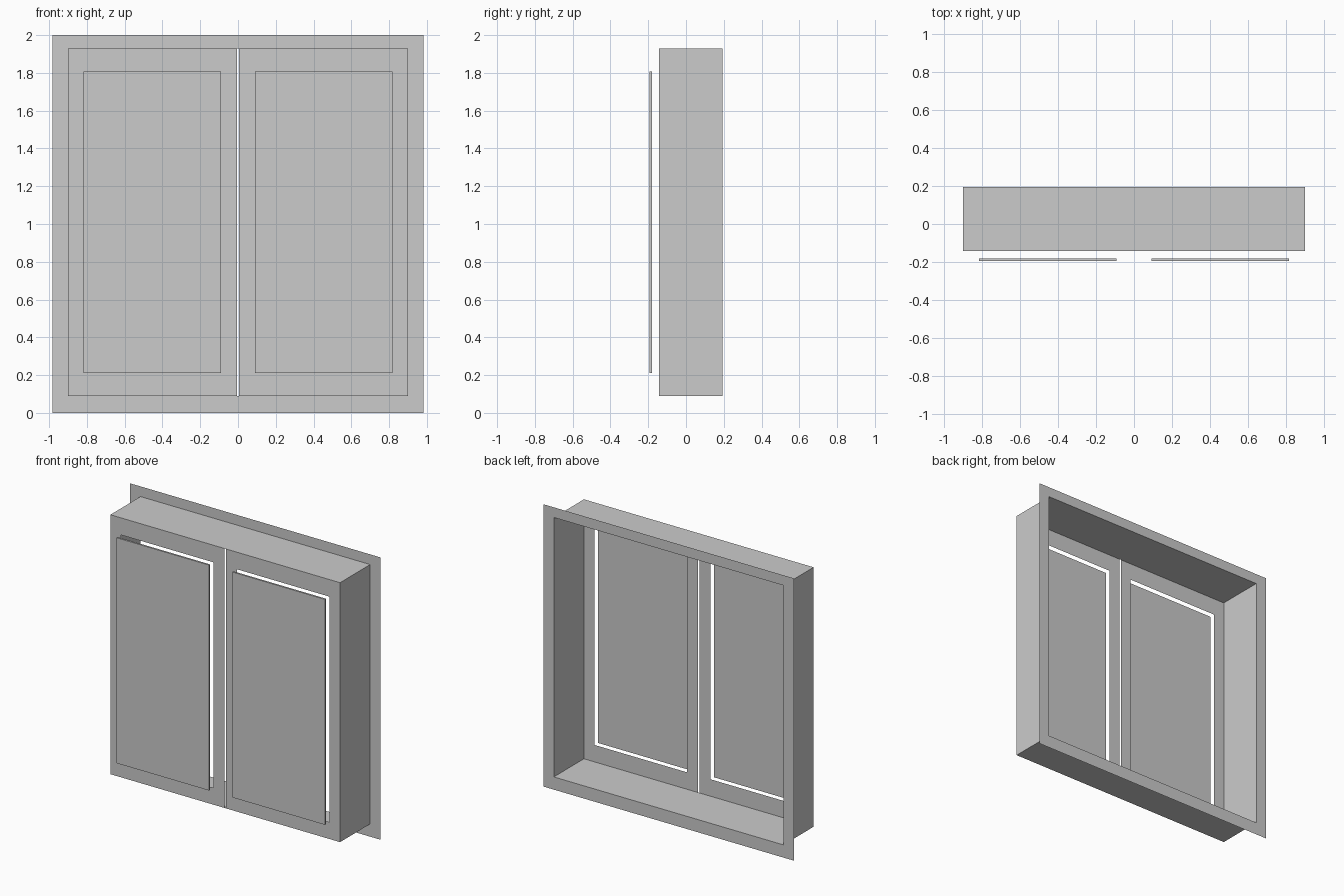
import bpy, bmesh

if "Cube" in bpy.data.objects:
    bpy.data.objects.remove(bpy.data.objects["Cube"])

FRONT, BACK = -0.143, 0.194          # y of sash sheets and wall flange
OUTER = (-0.9, 0.9, 0.09, 1.928)     # x0, x1, z0, z1 of the casing
PANE = (0.091, 0.817, 0.21, 1.807)


def corners(bm, rect, y):
    x0, x1, z0, z1 = rect
    return [bm.verts.new((x, y, z)) for x, z in ((x0, z0), (x1, z0), (x1, z1), (x0, z1))]


def bridge(name, rect_a, ya, rect_b, yb, caps=False):
    """Four faces joining two rectangles, optionally closed at both ends."""
    bm = bmesh.new()
    a, b = corners(bm, rect_a, ya), corners(bm, rect_b, yb)
    for i in range(4):
        j = (i + 1) % 4
        bm.faces.new((a[i], a[j], b[j], b[i]))
    if caps:
        bm.faces.new(a)
        bm.faces.new(b[::-1])
        bmesh.ops.recalc_face_normals(bm, faces=bm.faces)
    mesh = bpy.data.meshes.new(name)
    bm.to_mesh(mesh)
    bm.free()
    obj = bpy.data.objects.new(name, mesh)
    bpy.context.collection.objects.link(obj)
    return obj


def flip(rect, side):
    x0, x1, z0, z1 = rect
    return rect if side > 0 else (-x1, -x0, z0, z1)


# Flat wall flange around the open back
bridge("wall_flange", (-0.983, 0.983, 0, 2), BACK, OUTER, BACK)

# Casing: four side walls
bridge("casing", OUTER, FRONT, OUTER, BACK)

# Left and right sash frames with a narrow gap between, panes floating in front
for label, side in (("left", -1), ("right", 1)):
    sash = flip((0.005, OUTER[1], OUTER[2], OUTER[3]), side)
    pane = flip(PANE, side)
    bridge(label + "_sash_frame", sash, FRONT, pane, FRONT)
    bridge(label + "_pane", pane, -0.194, pane, -0.181, caps=True)
